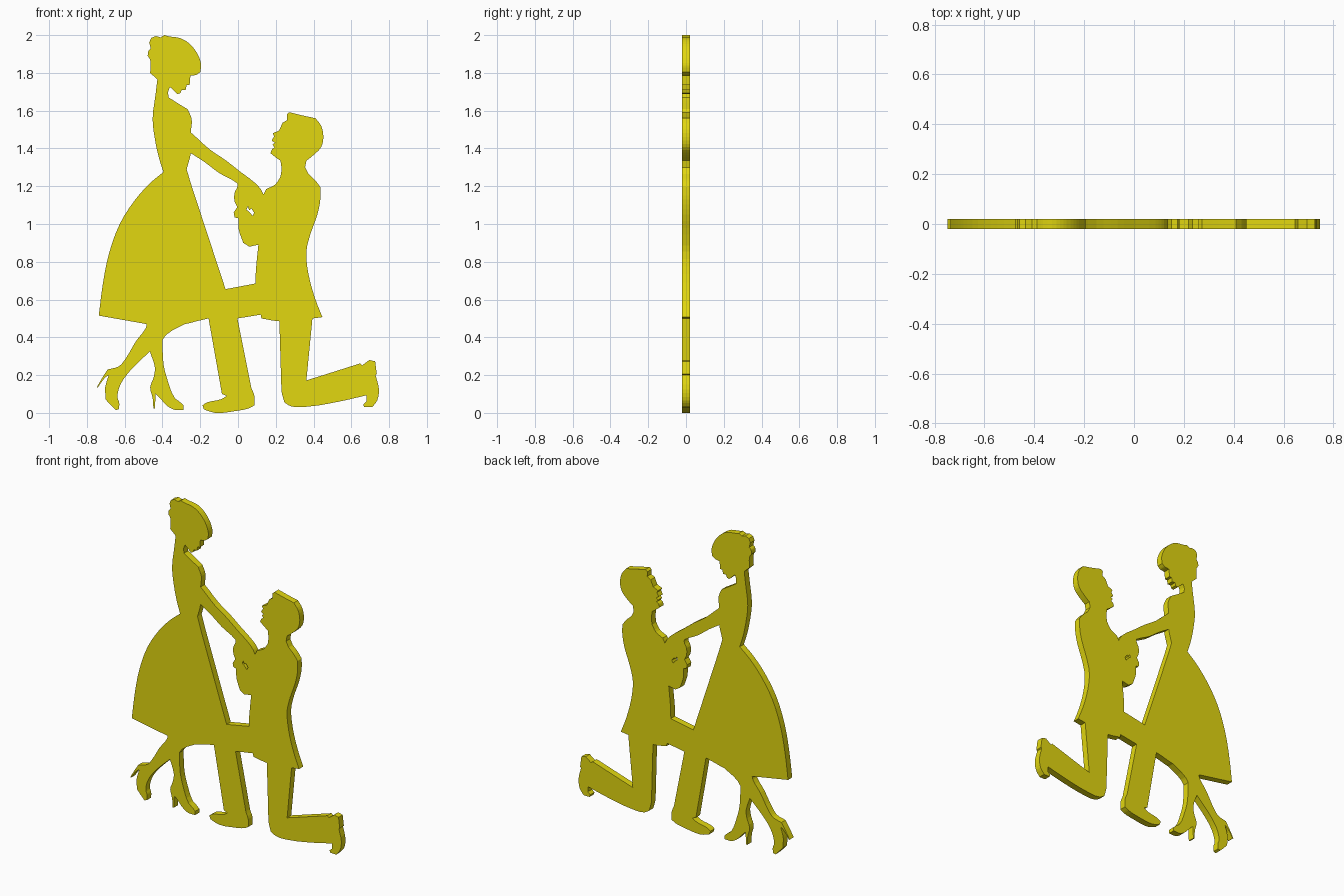
import bpy, bmesh
from math import radians
from mathutils import Vector

HALF = 0.021  # half of the plate thickness

yellow = bpy.data.materials.new("yellow")
yellow.diffuse_color = (0.76, 0.68, 0.005, 1)


def smooth_outline(pts, steps=3, corner=35, straight=0.22):
    """Round gentle bends; keep sharp corners, long edges and the closing seam straight."""
    p = [Vector(q) for q in pts]
    n = len(p)
    out = []

    def tangent(i, chord):
        a, b = p[i] - p[i - 1], p[(i + 1) % n] - p[i]
        if i in (0, n - 1) or a.angle(b) > radians(corner):
            return chord
        return (a.normalized() + b.normalized()).normalized() * chord.length

    for i in range(n):
        j = (i + 1) % n
        chord = p[j] - p[i]
        out.append(p[i])
        if j == 0 or chord.length > straight:
            continue
        ta, tb = tangent(i, chord), tangent(j, chord)
        for k in range(1, steps):
            t = k / steps
            out.append(p[i] * (2*t**3 - 3*t**2 + 1) + ta * (t**3 - 2*t**2 + t)
                       + p[j] * (3*t**2 - 2*t**3) + tb * (t**3 - t**2))
    return out


def plate(name, pts, half=HALF):
    """Extrude a closed x-z outline along y."""
    bm = bmesh.new()
    face = bm.faces.new([bm.verts.new((q.x, -half, q.y)) for q in smooth_outline(pts)])
    ext = bmesh.ops.extrude_face_region(bm, geom=[face], use_keep_orig=True)
    moved = [g for g in ext["geom"] if isinstance(g, bmesh.types.BMVert)]
    bmesh.ops.translate(bm, verts=moved, vec=(0, 2 * half, 0))
    bmesh.ops.recalc_face_normals(bm, faces=bm.faces)
    me = bpy.data.meshes.new(name)
    bm.to_mesh(me)
    bm.free()
    me.materials.append(yellow)
    ob = bpy.data.objects.new(name, me)
    bpy.context.collection.objects.link(ob)
    return ob


# Standing woman: head with curly hair and face profile
plate("woman_head", [
    (-.427, 1.765), (-.465, 1.80), (-.465, 1.87), (-.478, 1.89), (-.475, 1.915),
    (-.462, 1.93), (-.47, 1.96), (-.46, 1.985), (-.435, 1.995), (-.41, 1.988),
    (-.39, 2.0), (-.365, 1.993), (-.31, 1.985), (-.27, 1.965), (-.23, 1.925),
    (-.205, 1.88), (-.195, 1.84), (-.20, 1.805), (-.22, 1.79), (-.252, 1.785),
    (-.256, 1.737), (-.272, 1.735), (-.277, 1.71), (-.298, 1.71), (-.304, 1.693),
    (-.32, 1.688), (-.36, 1.725)])

# Neck and torso
plate("woman_torso", [
    (-.36, 1.725), (-.37, 1.70), (-.367, 1.67), (-.32, 1.64), (-.267, 1.608),
    (-.245, 1.555), (-.25, 1.485), (-.25, 1.375), (-.272, 1.29), (-.395, 1.275),
    (-.42, 1.355), (-.44, 1.45), (-.452, 1.555), (-.436, 1.69), (-.427, 1.765)])

# Arm reaching to the hands
plate("woman_arm", [
    (-.27, 1.50), (-.25, 1.485), (-.15, 1.395), (-.066, 1.338), (.008, 1.28),
    (.087, 1.22), (.12, 1.185), (.135, 1.155), (.10, 1.15), (.02, 1.19),
    (-.003, 1.215), (-.10, 1.27), (-.177, 1.328), (-.25, 1.375), (-.27, 1.36)])

# Bell skirt
plate("skirt", [
    (-.272, 1.29), (-.245, 1.2), (-.066, .655), (-.156, .50), (-.22, .485),
    (-.283, .47), (-.483, .47), (-.737, .515), (-.716, .68), (-.684, .84),
    (-.626, 1.0), (-.547, 1.125), (-.467, 1.215), (-.395, 1.275)])

# Legs with heeled shoes
plate("woman_back_leg", [
    (-.483, .47), (-.488, .45), (-.54, .38), (-.60, .28), (-.63, .247),
    (-.69, .23), (-.716, .19), (-.748, .135), (-.743, .133), (-.70, .19),
    (-.685, .198), (-.703, .135), (-.70, .07), (-.668, .035), (-.647, .014),
    (-.63, .02), (-.629, .055), (-.638, .08), (-.63, .13), (-.605, .18),
    (-.56, .235), (-.467, .325)])
plate("woman_front_leg", [
    (-.467, .325), (-.44, .24), (-.446, .19), (-.465, .135), (-.452, .08),
    (-.448, .022), (-.44, .022), (-.436, .10), (-.415, .08), (-.372, .035),
    (-.335, .016), (-.288, .016), (-.288, .04), (-.31, .06), (-.335, .08),
    (-.372, .17), (-.394, .257), (-.40, .385), (-.378, .415), (-.283, .47),
    (-.483, .47)])

# Kneeling man: head with face profile
plate("man_head", [
    (.225, 1.25), (.23, 1.29), (.225, 1.335), (.21, 1.345), (.172, 1.375),
    (.18, 1.395), (.193, 1.405), (.183, 1.42), (.195, 1.43), (.178, 1.442),
    (.192, 1.465), (.183, 1.48), (.218, 1.495), (.235, 1.535), (.26, 1.55),
    (.258, 1.58), (.272, 1.592), (.34, 1.575), (.41, 1.56), (.44, 1.52),
    (.452, 1.46), (.44, 1.407), (.40, 1.365), (.362, 1.335), (.355, 1.30),
    (.373, 1.265)])

# Jacket
plate("jacket", [
    (.373, 1.265), (.41, 1.23), (.436, 1.195), (.436, 1.13), (.42, 1.05),
    (.383, .945), (.362, .855), (.373, .735), (.41, .60), (.447, .507),
    (.394, .50), (.219, .485), (.124, .50), (.12, .52), (.093, .685),
    (.108, .89), (.135, 1.155), (.15, 1.185), (.198, 1.21), (.225, 1.25)])

# Joined hands and forearm, pierced by a small gap
hands = plate("hands", [
    (-.003, 1.215), (-.002, 1.20), (-.018, 1.165), (-.018, 1.12), (-.004, 1.09),
    (-.023, 1.06), (-.018, 1.035), (.002, 1.03), (.004, .97), (.028, .90),
    (.06, .88), (.108, .89), (.135, 1.155)])
gap = plate("gap_cutter", [
    (.052, 1.093), (.06, 1.073), (.07, 1.082), (.086, 1.06), (.077, 1.043),
    (.062, 1.062), (.045, 1.075)], half=0.1)
gap.hide_render = True
cut = hands.modifiers.new("gap", 'BOOLEAN')
cut.operation, cut.solver, cut.object = 'DIFFERENCE', 'EXACT', gap
bpy.context.view_layer.objects.active = hands
bpy.ops.object.modifier_apply(modifier="gap")
bpy.data.objects.remove(gap)

# Front leg with shoe
plate("man_front_leg", [
    (.12, .52), (-.003, .50), (.07, .135), (.087, .09), (.087, .04),
    (.06, .025), (-.013, .01), (-.12, 0), (-.18, .018), (-.188, .04),
    (-.165, .055), (-.09, .072), (-.06, .09), (-.085, .10), (-.156, .50),
    (-.066, .655), (.093, .685)])

# Kneeling leg with upturned shoe
plate("man_kneeling_leg", [
    (.394, .50), (.362, .172), (.483, .21), (.647, .262), (.658, .252),
    (.695, .28), (.726, .273), (.735, .205), (.728, .20), (.746, .125),
    (.737, .066), (.71, .03), (.668, .03), (.663, .045), (.68, .06),
    (.68, .093), (.536, .06), (.378, .034), (.283, .034), (.246, .055),
    (.23, .115), (.219, .485)])
